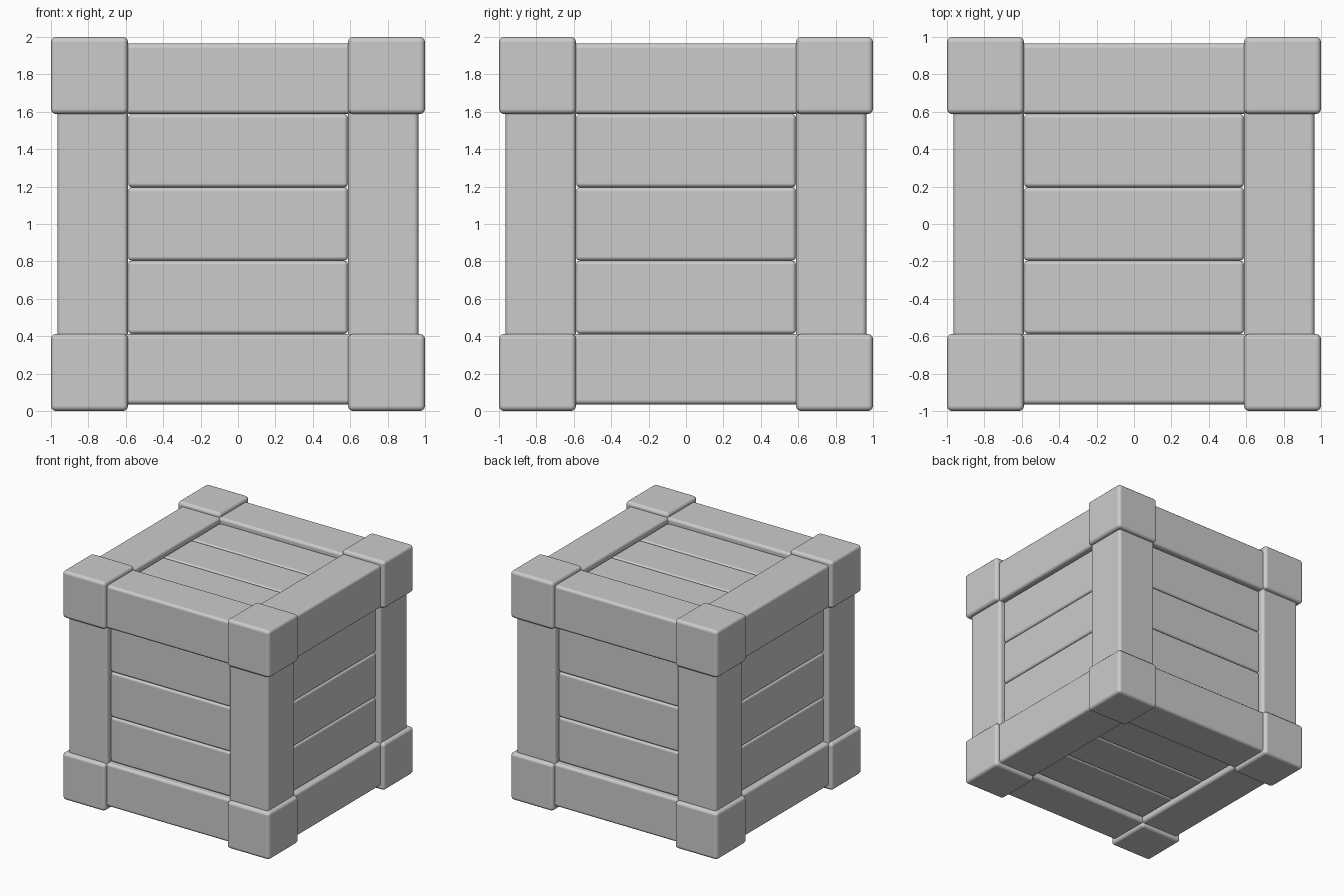
import bpy
from itertools import product

if "Cube" in bpy.data.objects:
    bpy.data.objects.remove(bpy.data.objects["Cube"])

OUT, INNER, RAIL, PLANK = 1.0, 0.588, 0.965, 0.925   # half extents of each layer


def box(name, lo, hi, bevel):
    """Rounded box between two corners (crate centre = origin, lifted by 1)."""
    c = [(a + b) / 2 for a, b in zip(lo, hi)]
    bpy.ops.mesh.primitive_cube_add(size=1, location=(c[0], c[1], c[2] + 1))
    ob = bpy.context.object
    ob.name = name
    ob.scale = [abs(b - a) for a, b in zip(lo, hi)]
    bpy.ops.object.transform_apply(location=False, rotation=False, scale=True)
    m = ob.modifiers.new("Round", 'BEVEL')
    m.width = bevel
    m.segments = 3
    m.harden_normals = True
    bpy.ops.object.shade_smooth_by_angle()
    return ob


def span(sign, a, b):
    return (sign * a, sign * b) if sign > 0 else (-b, -a)


# corner blocks
for s in product((-1, 1), repeat=3):
    r = [span(k, INNER, OUT) for k in s]
    box("corner_block", [q[0] for q in r], [q[1] for q in r], 0.028)

# edge rails along each axis
for axis in range(3):
    for s1, s2 in product((-1, 1), repeat=2):
        r = [span(s1, INNER, RAIL), span(s2, INNER, RAIL)]
        r.insert(axis, (-INNER - 0.05, INNER + 0.05))
        box("edge_rail", [q[0] for q in r], [q[1] for q in r], 0.025)

# three planks on every face: (normal axis, length axis, stacking axis)
step = 2 * INNER / 3
for n, l, st in ((1, 0, 2), (0, 1, 2), (2, 0, 1)):
    for side in (-1, 1):
        for i in range(3):
            r = [None] * 3
            r[n] = span(side, INNER, PLANK)
            r[l] = (-INNER, INNER)
            r[st] = (-INNER + i * step, -INNER + (i + 1) * step)
            box("plank", [q[0] for q in r], [q[1] for q in r], 0.022)
